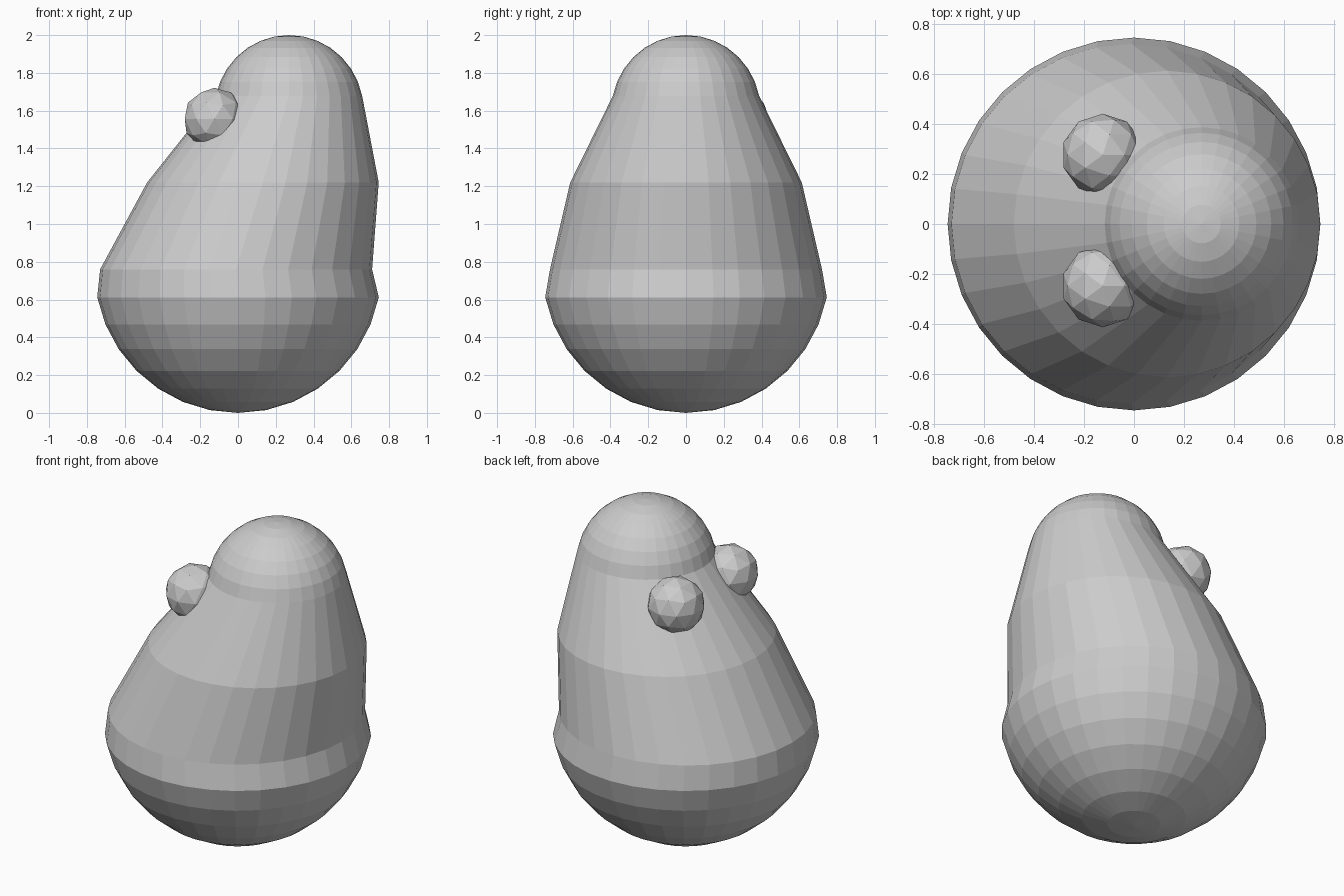
import bpy, bmesh
from math import sin, cos, radians, pi

if "Cube" in bpy.data.objects:
    bpy.data.objects.remove(bpy.data.objects["Cube"])

SEGS = 32
STEP = 11.25


def make_body():
    # rings: (centre x, z, radius), bottom to top
    rings = []
    for i in range(7, 0, -1):                      # round base
        a = radians(STEP * i)
        rings.append((0, 0.76 - 0.76 * sin(a), 0.76 * cos(a)))
    rings += [(-0.01, 0.76, 0.72), (0.132, 1.22, 0.613)]   # leaning waist
    for i in range(1, 8):                          # domed head
        a = radians(STEP * i)
        rings.append((0.27, 1.6 + 0.4 * sin(a), 0.395 * cos(a)))

    bm = bmesh.new()
    loops = []
    for cx, z, r in rings:
        loops.append([bm.verts.new((cx + r * cos(2 * pi * k / SEGS),
                                    r * sin(2 * pi * k / SEGS), z))
                      for k in range(SEGS)])
    bottom = bm.verts.new((0, 0, 0))
    top = bm.verts.new((0.27, 0, 2.0))
    for k in range(SEGS):
        n = (k + 1) % SEGS
        for lo, hi in zip(loops, loops[1:]):
            bm.faces.new((lo[k], lo[n], hi[n], hi[k]))
        bm.faces.new((bottom, loops[0][n], loops[0][k]))
        bm.faces.new((top, loops[-1][k], loops[-1][n]))
    me = bpy.data.meshes.new("body")
    bm.to_mesh(me)
    bm.free()
    bpy.context.collection.objects.link(bpy.data.objects.new("body", me))


make_body()

# eyes, half sunk in the sloping face
for name, y in (("eye_back", 0.276), ("eye_front", -0.248)):
    bpy.ops.mesh.primitive_ico_sphere_add(subdivisions=2, radius=0.165,
                                          location=(-0.125, y, 1.556))
    bpy.context.object.name = name
